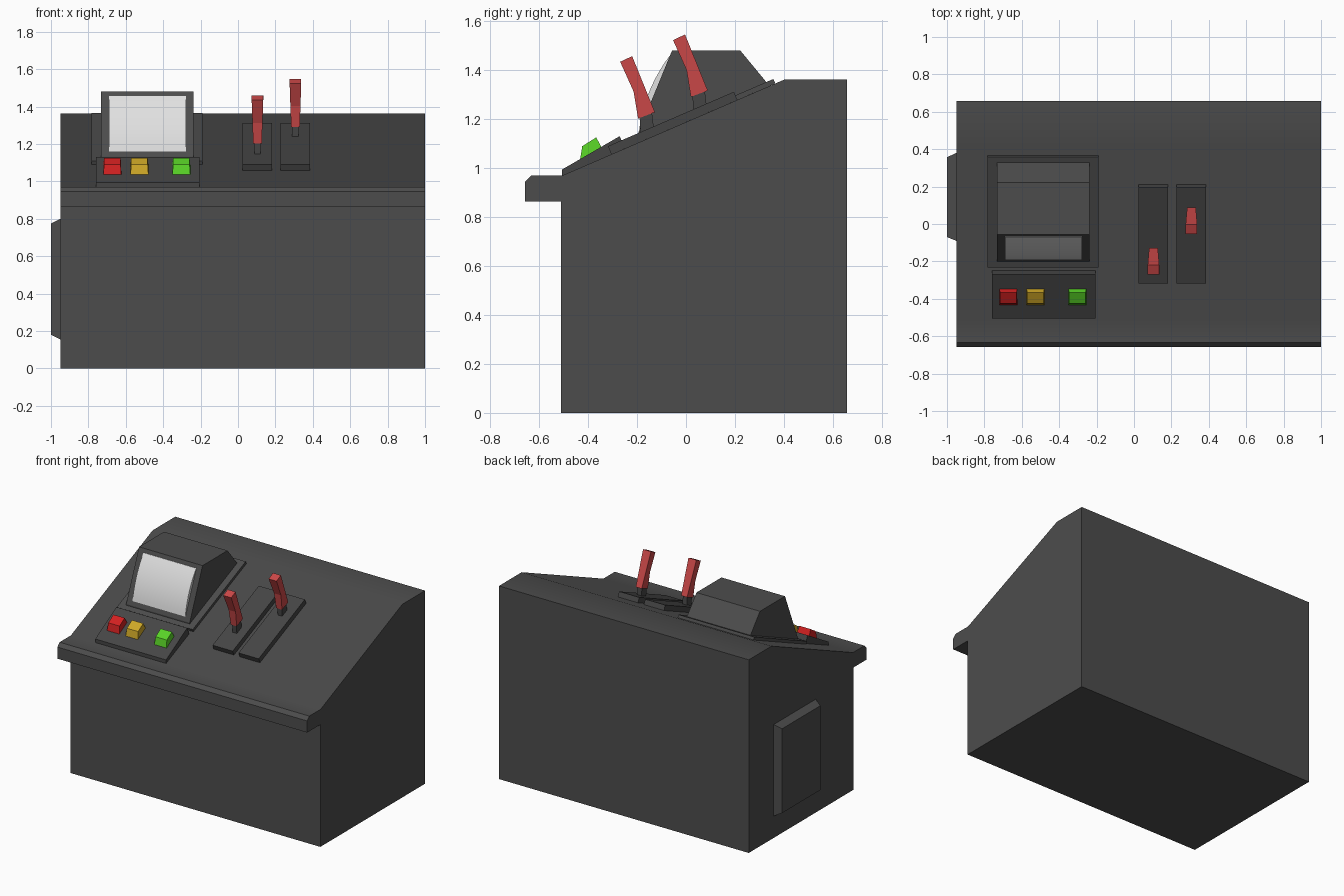
import bpy, bmesh, math

if "Cube" in bpy.data.objects:
    bpy.data.objects.remove(bpy.data.objects["Cube"])


def material(name, r, g, b):
    m = bpy.data.materials.new(name)
    m.diffuse_color = (r, g, b, 1)
    m.use_nodes = True
    m.node_tree.nodes["Principled BSDF"].inputs["Base Color"].default_value = m.diffuse_color
    return m


GREY = material("dark grey", 0.073, 0.073, 0.073)
PANEL = material("panel grey", 0.06, 0.06, 0.06)
RED = material("button red", 0.65, 0.015, 0.015)
YELLOW = material("button yellow", 0.62, 0.39, 0.02)
GREEN = material("button green", 0.10, 0.65, 0.02)
GRIP = material("grip red", 0.60, 0.065, 0.065)
SCREEN = material("screen white", 0.75, 0.75, 0.75)


def extrude(name, profile, x0, x1, mat, smooth=0):
    """Extrude a (y, z[, inset]) profile along x; inset narrows both ends."""
    bm = bmesh.new()
    pts = [(p[0], p[1], p[2] if len(p) > 2 else 0) for p in profile]
    a = [bm.verts.new((x0 + i, y, z)) for y, z, i in pts]
    b = [bm.verts.new((x1 - i, y, z)) for y, z, i in pts]
    bm.faces.new(a)
    bm.faces.new(b[::-1])
    n = len(pts)
    for k in range(n):
        j = (k + 1) % n
        bm.faces.new((a[k], b[k], b[j], a[j]))
    bmesh.ops.recalc_face_normals(bm, faces=bm.faces)
    if smooth:
        for f in bm.faces:
            f.smooth = True
        for e in bm.edges:
            e.smooth = e.calc_face_angle(0) < math.radians(smooth)
    me = bpy.data.meshes.new(name)
    bm.to_mesh(me)
    bm.free()
    me.materials.append(mat)
    ob = bpy.data.objects.new(name, me)
    bpy.context.collection.objects.link(ob)
    return ob


SLOPE = 0.432
ANG = math.atan(SLOPE)


def desk(y):
    return 0.97 + SLOPE * (y + 0.506)


def plate(name, x0, x1, y0, y1, t, mat):
    """Flat plate of thickness t lying on the sloping desk."""
    dy, dz = -t * math.sin(ANG), t * math.cos(ANG)
    extrude(name, [(y0, desk(y0)), (y1, desk(y1)),
                   (y1 + dy, desk(y1) + dz), (y0 + dy, desk(y0) + dz)], x0, x1, mat)


# console body with overhanging front lip
extrude("console_body", [(-0.51, 0), (0.657, 0), (0.657, 1.363), (0.404, 1.363),
                         (-0.506, 0.97), (-0.633, 0.97), (-0.657, 0.945),
                         (-0.657, 0.863), (-0.51, 0.863)], -0.95, 1.0, GREY, 30)

# raised hatch on the left side, with chamfered rim
bm = bmesh.new()
rings = []
for x, y0, y1, z0, z1 in ((-0.95, -0.09, 0.38, 0.155, 0.80), (-1.0, -0.07, 0.357, 0.18, 0.775)):
    rings.append([bm.verts.new((x, y, z)) for y, z in ((y0, z0), (y1, z0), (y1, z1), (y0, z1))])
for r in rings:
    bm.faces.new(r)
for k in range(4):
    j = (k + 1) % 4
    bm.faces.new((rings[0][k], rings[0][j], rings[1][j], rings[1][k]))
bmesh.ops.recalc_face_normals(bm, faces=bm.faces)
me = bpy.data.meshes.new("side_hatch")
bm.to_mesh(me)
bm.free()
me.materials.append(GREY)
bpy.context.collection.objects.link(bpy.data.objects.new("side_hatch", me))

# monitor base plate and hood
plate("monitor_base", -0.783, -0.19, -0.225, 0.365, 0.02, GREY)
extrude("monitor_hood", [(-0.2, 1.10), (-0.2, 1.133), (-0.057, 1.481), (0.222, 1.481),
                         (0.33, 1.35), (0.33, 1.32)], -0.733, -0.237, GREY)

# bulging screen: shallow arc between its bottom and top edges
(ya, za), (yb, zb) = (-0.189, 1.16), (-0.068, 1.455)
L = math.hypot(yb - ya, zb - za)
ny, nz = -(zb - za) / L, (yb - ya) / L
arc = []
for i in range(13):
    t = i / 12
    h = 0.002 + 0.02 * 4 * t * (1 - t)
    arc.append((ya + (yb - ya) * t + ny * h, za + (zb - za) * t + nz * h))
extrude("screen", arc + [(yb + 0.02, zb), (ya + 0.02, za)], -0.69, -0.278, SCREEN, 30)

# button panel wedge and three buttons
extrude("button_panel", [(-0.506, 0.965), (-0.506, 0.995), (-0.271, 1.131), (-0.247, 1.075)],
        -0.76, -0.207, PANEL)
for name, x, mat in (("red_button", -0.672, RED), ("yellow_button", -0.527, YELLOW),
                     ("green_button", -0.303, GREEN)):
    extrude(name, [(-0.433, 1.035), (-0.424, 1.09, 0.004), (-0.367, 1.126, 0.004), (-0.345, 1.085)],
            x - 0.048, x + 0.048, mat)

# two levers on slotted plates, the right one pushed further back
for side, x, px0, px1, dy in (("left", 0.104, 0.025, 0.182, 0), ("right", 0.307, 0.228, 0.385, 0.216)):
    dz = dy * 0.41
    plate(side + "_lever_plate", px0, px1, -0.305, 0.21, 0.036, PANEL)
    stem = [(-0.185, 1.13), (-0.13, 1.15), (-0.14, 1.235), (-0.19, 1.215)]
    extrude(side + "_lever_stem", [(y + dy, z + dz) for y, z in stem], x - 0.017, x + 0.017, PANEL)
    grip = [(-0.196, 1.203, 0.008), (-0.127, 1.229, 0.008), (-0.171, 1.337, 0.004),
            (-0.22, 1.458), (-0.269, 1.435), (-0.214, 1.313, 0.004)]
    extrude(side + "_lever_grip", [(p[0] + dy, p[1] + dz, *p[2:]) for p in grip],
            x - 0.031, x + 0.031, GRIP)
